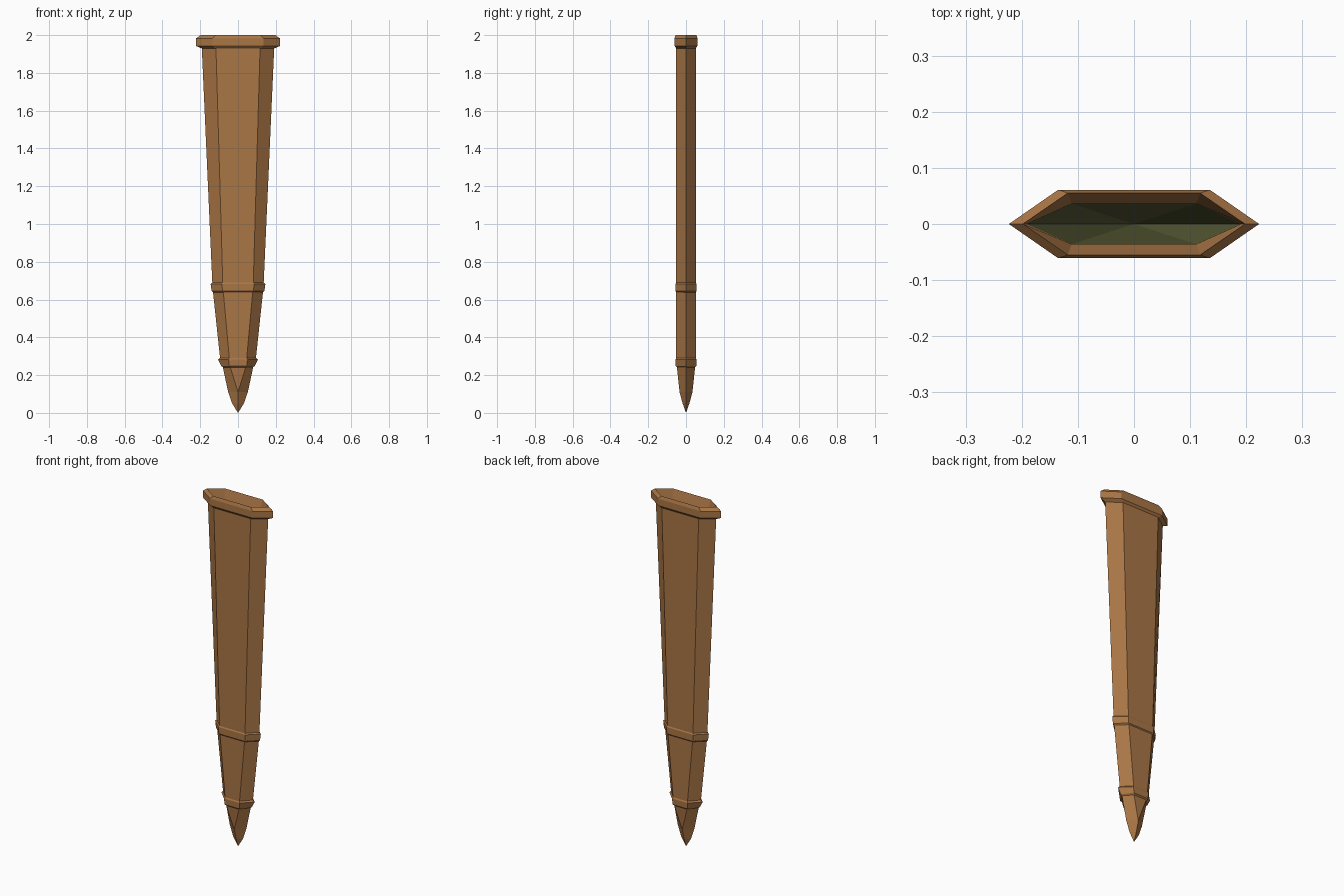
import bpy, bmesh

if "Cube" in bpy.data.objects:
    bpy.data.objects.remove(bpy.data.objects["Cube"])


def material(name, rgb):
    m = bpy.data.materials.new(name)
    m.diffuse_color = (*rgb, 1)
    m.use_nodes = True
    m.node_tree.nodes["Principled BSDF"].inputs["Base Color"].default_value = m.diffuse_color
    return m


leather = material("brown leather", (0.40, 0.18, 0.06))
green = material("olive lining", (0.12, 0.13, 0.045))


def loft(name, sections, mat):
    """Skin flattened hexagons (z, half width, corner x, half depth).
    Upward order faces outward, downward order faces inward."""
    bm = bmesh.new()
    rings = []
    for z, w, c, d in sections:
        pts = [(w, 0), (c, d), (-c, d), (-w, 0), (-c, -d), (c, -d)]
        rings.append([bm.verts.new((x, y, z)) for x, y in pts])
    for a, b in zip(rings, rings[1:]):
        for i in range(6):
            j = (i + 1) % 6
            bm.faces.new((a[i], a[j], b[j], b[i]))
    # merge collapsed points at tips and ridges
    bmesh.ops.remove_doubles(bm, verts=bm.verts, dist=1e-5)
    bmesh.ops.dissolve_degenerate(bm, edges=bm.edges, dist=1e-6)
    mesh = bpy.data.meshes.new(name)
    bm.to_mesh(mesh)
    bm.free()
    mesh.materials.append(mat)
    obj = bpy.data.objects.new(name, mesh)
    bpy.context.collection.objects.link(obj)
    return obj


# tapering outer sheath, closing to a pointed tip
loft("sheath_body", [
    (0.0, 0, 0, 0),
    (0.05, 0.031, 0, 0.018),
    (0.11, 0.052, 0, 0.034),
    (0.24, 0.080, 0.040, 0.048),
    (0.29, 0.095, 0.046, 0.052),
    (0.665, 0.135, 0.080, 0.052),
    (1.94, 0.192, 0.117, 0.052),
], leather)

# mouth rim, turning over the top and down into the throat
loft("mouth_rim", [
    (1.928, 0.188, 0.114, 0.050),
    (1.943, 0.223, 0.135, 0.061),
    (1.982, 0.223, 0.135, 0.061),
    (2.0, 0.198, 0.118, 0.055),
    (1.94, 0.191, 0.111, 0.036),
], leather)

# inner lining narrowing to a point
loft("inner_lining", [
    (1.94, 0.191, 0.111, 0.036),
    (0.12, 0, 0, 0),
], green)

# raised bands around the sheath
loft("middle_band", [
    (0.637, 0.131, 0.077, 0.050),
    (0.645, 0.140, 0.082, 0.056),
    (0.683, 0.145, 0.085, 0.056),
    (0.692, 0.134, 0.080, 0.050),
], leather)
loft("lower_band", [
    (0.240, 0.078, 0.039, 0.047),
    (0.248, 0.088, 0.046, 0.055),
    (0.282, 0.106, 0.050, 0.056),
    (0.293, 0.093, 0.045, 0.050),
], leather)
